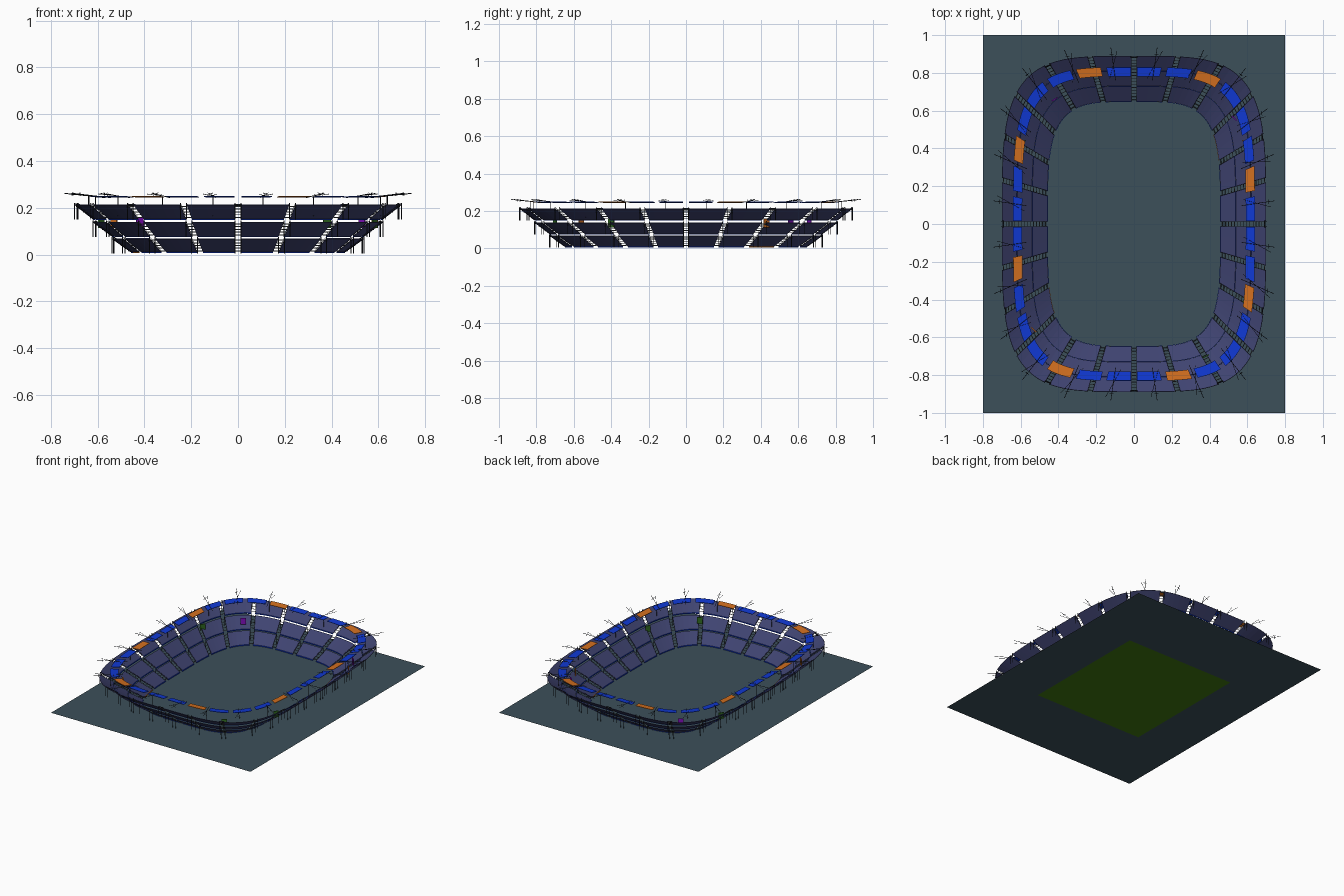
import bpy, bmesh, math
from functools import lru_cache
from mathutils import Vector, Matrix

cube = bpy.data.objects.get("Cube")
if cube:
    bpy.data.objects.remove(cube, do_unlink=True)


def material(name, r, g, b):
    m = bpy.data.materials.new(name)
    m.use_nodes = True
    m.diffuse_color = (r, g, b, 1)
    bsdf = next(n for n in m.node_tree.nodes if n.type == 'BSDF_PRINCIPLED')
    bsdf.inputs["Base Color"].default_value = (r, g, b, 1)
    bsdf.inputs["Roughness"].default_value = 0.8
    return m


SLATE = material("slate ground", .045, .08, .102)
GRASS = material("grass green", .05, .19, .005)
NAVY = material("navy seating", .05, .057, .165)
BLUE = material("bright blue", .005, .04, .65)
ORANGE = material("orange", .65, .16, .014)
PURPLE = material("purple", .22, .005, .5)
GREEN = material("screen green", .03, .15, .015)
STEEL = material("dark steel", .012, .015, .022)
CONCRETE = material("grey concrete", .09, .1, .11)

SECTIONS, PANELS, GAP = 24, 32, 0.026
STEPS = 1440


@lru_cache(maxsize=None)
def arc_table(d):
    """Rounded-rectangle ring, d outside the pitch edge, with arc lengths."""
    a, b = 0.46 + d, 0.65 + d
    pts = []
    for i in range(STEPS + 1):
        f = 2 * math.pi * i / STEPS
        s, c = math.sin(f), math.cos(f)
        r = (abs(s / a) ** 4 + abs(c / b) ** 4) ** -0.25
        pts.append(Vector((r * s, r * c, 0)))
    lengths = [0.0]
    for p, q in zip(pts, pts[1:]):
        lengths.append(lengths[-1] + (q - p).length)
    return pts, lengths


def ring(d, t, z, shift=0.0):
    """Point at fraction t of the ring, moved along it by shift units."""
    pts, lengths = arc_table(round(d, 4))
    target = (t * lengths[-1] + shift) % lengths[-1]
    lo, hi = 0, STEPS
    while hi - lo > 1:
        mid = (lo + hi) // 2
        lo, hi = (mid, hi) if lengths[mid] <= target else (lo, mid)
    k = (target - lengths[lo]) / (lengths[hi] - lengths[lo])
    p = pts[lo].lerp(pts[hi], k)
    return Vector((p.x, p.y, z))


def finish(name, bm, mats):
    me = bpy.data.meshes.new(name)
    bm.to_mesh(me)
    bm.free()
    for m in mats:
        me.materials.append(m)
    ob = bpy.data.objects.new(name, me)
    bpy.context.collection.objects.link(ob)
    return ob


def banded_ring(name, inner, outer, count, gap, mats, pick=lambda i: 0, thick=0.003):
    """Ring of separate pieces between two (offset, height) edges."""
    bm = bmesh.new()
    seg = 5
    for i in range(count):
        rows = []
        for j in range(seg + 1):
            t, shift = (i + j / seg) / count, gap * (0.5 - j / seg)
            rows.append([bm.verts.new(ring(d, t, z, shift)) for d, z in (inner, outer)])
        for p, q in zip(rows, rows[1:]):
            bm.faces.new((p[0], p[1], q[1], q[0])).material_index = pick(i)
    ob = finish(name, bm, mats)
    mod = ob.modifiers.new("thickness", 'SOLIDIFY')
    mod.thickness = thick
    return ob


def rod(bm, p, q, r=0.0015):
    v = q - p
    m = Matrix.Translation((p + q) / 2) @ v.to_track_quat('Z', 'Y').to_matrix().to_4x4()
    bmesh.ops.create_cone(bm, cap_ends=True, segments=4, radius1=r, radius2=r,
                          depth=v.length, matrix=m)


def plate(name, x, y, z, mat):
    bm = bmesh.new()
    bmesh.ops.create_grid(bm, x_segments=1, y_segments=1, size=1,
                          matrix=Matrix.Translation((0, 0, z)) @ Matrix.Diagonal((x, y, 1, 1)))
    return finish(name, bm, [mat])


# Ground, with the pitch set into its underside
plate("ground", 0.8, 1.0, 0.003, SLATE)
plate("pitch", 0.44, 0.48, 0.0, GRASS)

# Three seating tiers with ribbon boards, aisles, rails and posts
TIERS = {"lower": (0.0, 0.01, 0.08, 0.067),
         "middle": (0.082, 0.078, 0.16, 0.137),
         "upper": (0.163, 0.152, 0.24, 0.212)}
for name, (d0, z0, d1, z1) in TIERS.items():
    banded_ring(name + "_tier", (d0, z0), (d1, z1), SECTIONS, GAP, [NAVY])
    banded_ring(name + "_ribbon", (d0 - .002, z0 - .004), (d0 - .002, z0 + .003),
                SECTIONS, GAP, [BLUE, ORANGE],
                lambda i: int(name == "lower" and i % 12 == 3), 0.002)
    stairs, frame = bmesh.new(), bmesh.new()
    for i in range(SECTIONS):
        t = i / SECTIONS
        for k in range(5):
            f = (k + 0.5) / 5
            d, z = d0 + (d1 - d0) * f, z0 + (z1 - z0) * f
            rod(stairs, ring(d, t, z, -GAP / 2), ring(d, t, z, GAP / 2), 0.002)
        for side in (-1, 1):
            s = side * GAP / 2
            rod(frame, ring(d0, t, z0 + .008, s), ring(d1, t, z1 + .008, s), 0.001)
            rod(frame, ring(d1, t, z1 - .062, s), ring(d1, t, z1 + .008, s), 0.0018)
    finish(name + "_stairs", stairs, [CONCRETE])
    finish(name + "_posts_and_rails", frame, [STEEL])

# Roof canopy panels
banded_ring("roof_panels", (0.132, 0.243), (0.18, 0.248), PANELS, 0.03,
            [BLUE, ORANGE], lambda i: int(i % 4 == 2))

# Roof trusses: radial spars, slanted braces, short barbs and masts
truss = bmesh.new()
for i in range(SECTIONS):
    t = (i + 0.5) / SECTIONS
    rod(truss, ring(0.11, t, .243), ring(0.285, t, .262))
    rod(truss, ring(0.12, t, .244, -.03), ring(0.265, t, .259, .03), 0.0012)
    rod(truss, ring(0.25, t, .252, -.012), ring(0.25, t, .264, .012), 0.0012)
    if i % 2 == 0:
        rod(truss, ring(0.18, t, .165), ring(0.18, t, .249), 0.002)
finish("roof_trusses", truss, [STEEL])

# Control boxes along the upper rim
boxes = bmesh.new()
for i in range(0, SECTIONS, 2):
    t = i / SECTIONS
    rod(boxes, ring(0.232, t, .212, -.018), ring(0.232, t, .212, .018), 0.004)
finish("rim_boxes", boxes, [STEEL])


# Video screens hung in the corners, facing the pitch
def screen(name, x, y, z, mat):
    bm = bmesh.new()
    aim = Vector((-x, -y, 0)).to_track_quat('Y', 'Z').to_matrix().to_4x4()
    m = Matrix.Translation((x, y, z)) @ aim @ Matrix.Diagonal((.036, .006, .045, 1))
    bmesh.ops.create_cube(bm, size=1, matrix=m)
    finish(name, bm, [mat])


for n, (x, y, mat) in enumerate([(.53, .56, PURPLE), (.585, .43, ORANGE),
                                 (.585, -.4, GREEN), (-.53, -.56, ORANGE),
                                 (-.585, .43, GREEN), (-.42, .66, PURPLE),
                                 (.38, -.7, GREEN)]):
    screen("screen_%d" % (n + 1), x, y, 0.135, mat)
